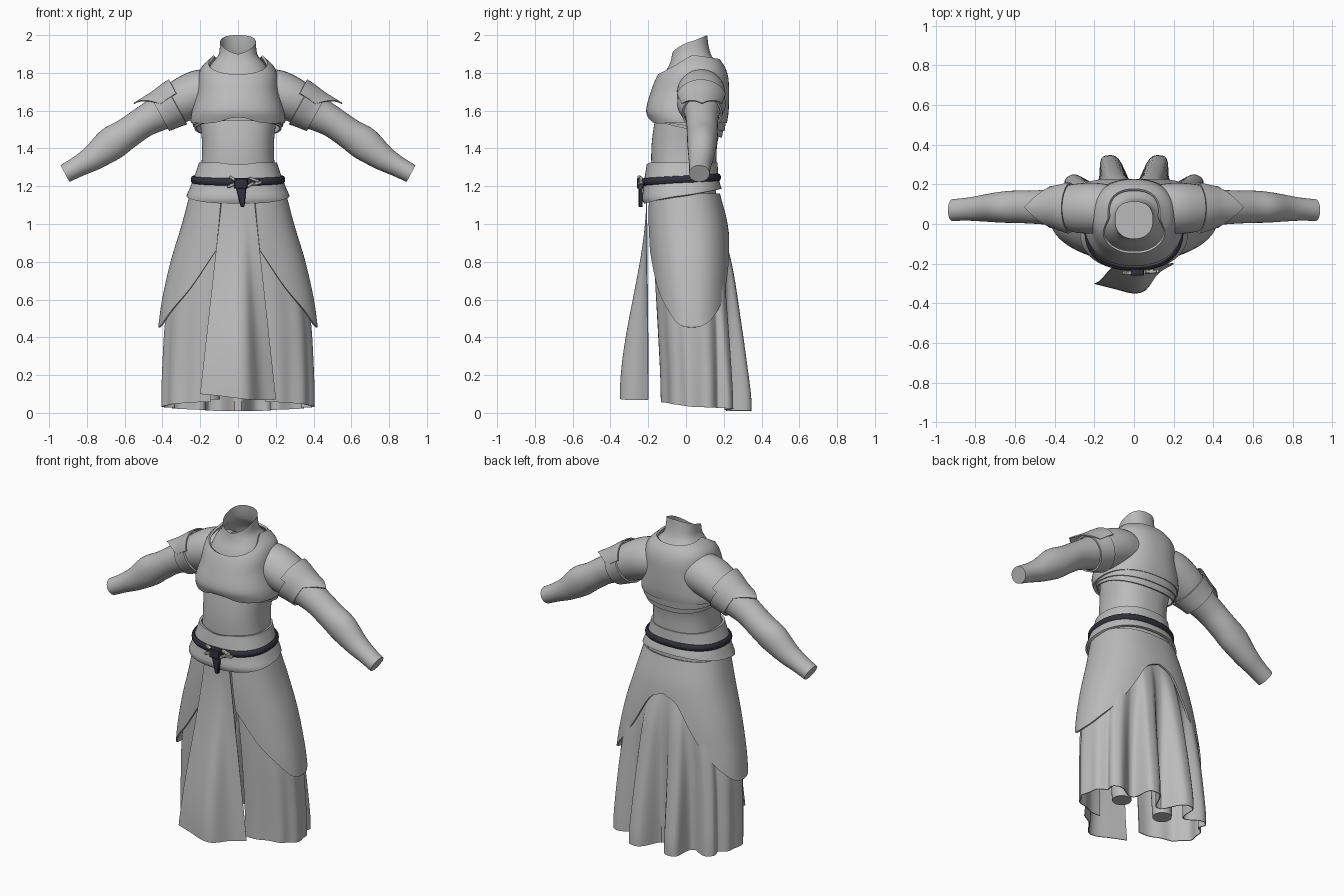
import bpy, bmesh
from math import sin, cos, pi, exp, radians, copysign
from mathutils import Matrix, Euler

if "Cube" in bpy.data.objects:
    bpy.data.objects.remove(bpy.data.objects["Cube"])
parts = []


def material(name, color):
    m = bpy.data.materials.new(name)
    m.use_nodes = True
    m.diffuse_color = (*color, 1)
    m.node_tree.nodes["Principled BSDF"].inputs["Base Color"].default_value = (*color, 1)
    return m


GREY = material("grey cloth", (0.5, 0.5, 0.5))
DARK = material("dark leather", (0.03, 0.03, 0.045))
METAL = material("pale metal", (0.6, 0.59, 0.56))


def at(keys, t):
    """Smooth interpolation of rows whose first column is ascending."""
    t = min(max(t, keys[0][0]), keys[-1][0])
    i = next(k for k in range(len(keys) - 1) if t <= keys[k + 1][0])
    a, b = keys[i], keys[i + 1]
    p, n = keys[max(i - 1, 0)], keys[min(i + 2, len(keys) - 1)]
    h = b[0] - a[0]
    s = (t - a[0]) / h
    out = []
    for c in range(1, len(a)):
        ma = (b[c] - p[c]) / (b[0] - p[0]) * h
        mb = (n[c] - a[c]) / (n[0] - a[0]) * h
        d = b[c] - a[c]
        out.append(a[c] + s * (ma + s * (3 * d - 2 * ma - mb + s * (ma + mb - 2 * d))))
    return out


def finish(name, bm, mat, mirror=False, thick=0.0, bevel=0.0):
    bmesh.ops.recalc_face_normals(bm, faces=bm.faces)
    mesh = bpy.data.meshes.new(name)
    bm.to_mesh(mesh)
    bm.free()
    mesh.materials.append(mat)
    ob = bpy.data.objects.new(name, mesh)
    bpy.context.collection.objects.link(ob)
    if mirror:
        ob.modifiers.new("mirror", "MIRROR")
    if thick:
        mod = ob.modifiers.new("thickness", "SOLIDIFY")
        mod.thickness, mod.offset = thick, 0
    if bevel:
        ob.modifiers.new("bevel", "BEVEL").width = bevel
    parts.append(ob)


def sheet(name, f, nu, nv, mat=GREY, closed=False, caps=(), **kw):
    """Grid surface from a function of u and v in 0..1."""
    bm = bmesh.new()
    cols = nu if closed else nu + 1
    rows = [[bm.verts.new(f(i / nu, j / nv)) for i in range(cols)] for j in range(nv + 1)]
    for j in range(nv):
        for i in range(nu):
            k = (i + 1) % cols
            bm.faces.new((rows[j][i], rows[j][k], rows[j + 1][k], rows[j + 1][i]))
    for c in caps:
        bm.faces.new(rows[c])
    finish(name, bm, mat, **kw)


def section(keys, z, a, grow=0.0):
    """Rounded cross-section point; a = 0 is the front, pi the back."""
    rx, yf, yb = at(keys, z)
    sq = lambda w: copysign(abs(w) ** 0.85, w)
    return ((rx + grow) * sq(sin(a)), (yf + yb) / 2 - ((yb - yf) / 2 + grow) * sq(cos(a)), z)


def wrap(name, keys, top, bottom, nv=16, **kw):
    """Closed garment layer between two hem heights given by angle."""
    def f(u, v):
        a = u * 2 * pi
        return section(keys, top(a) + (bottom(a) - top(a)) * v, a)
    sheet(name, f, 72, nv, closed=True, **kw)


def notch(a):
    """Bump that is 1 at the front centre and fades to the sides."""
    return exp(-(min(a, 2 * pi - a) / .3) ** 2)


# Torso and neck: height, half width, front, back
body = [(1.1, .235, -.17, .16), (1.3, .196, -.183, .16), (1.42, .19, -.182, .165),
        (1.55, .2, -.165, .19), (1.7, .19, -.14, .19), (1.8, .165, -.11, .185),
        (1.85, .14, -.085, .165), (1.89, .105, -.075, .135), (1.94, .096, -.07, .12),
        (2.0, .093, -.06, .112)]
wrap("torso", body, lambda a: 1.9 + .1 * ((1 - cos(a)) / 2) ** .6, lambda a: 1.1,
     nv=40, caps=(-1,))

# Cropped vest with dipped neckline
vest = [(1.5, .235, -.165, .2), (1.55, .245, -.188, .213), (1.6, .237, -.205, .22),
        (1.7, .212, -.18, .222), (1.78, .204, -.148, .217), (1.83, .186, -.115, .2),
        (1.88, .135, -.088, .165), (1.91, .108, -.08, .145)]
wrap("vest", vest, lambda a: 1.89 - .1 * max(cos(a), 0) ** 1.2 - .02 * max(-cos(a), 0),
     lambda a: 1.535 + .032 * notch(a), nv=24, thick=.012)

# Crossed wraps under the vest
ribs = [(1.4, .2, -.17, .175), (1.5, .224, -.165, .192), (1.58, .228, -.17, .203)]
for name, drop, size in (("upper_wrap", .028, .008), ("lower_wrap", .045, 0)):
    rows = [(z, x + size, f - size, b + size) for z, x, f, b in ribs]
    wrap(name, rows, lambda a: 1.575, lambda a: 1.548 - drop * (1 - cos(a)), nv=6, thick=.01)

# Waist sash with a rolled, tilted hem
sash = [(1.1, .255, -.208, .175), (1.13, .27, -.225, .182), (1.18, .252, -.22, .182),
        (1.24, .228, -.213, .166), (1.32, .2, -.2, .16)]
wrap("sash", sash, lambda a: 1.325 - .012 * notch(a), lambda a: 1.148 - .037 * cos(a),
     thick=.014)


# Belt, a flattened tube around the sash
def belt(u, v):
    a, b = u * 2 * pi, v * 2 * pi
    x, y, z = section(sash, 1.235 - .012 * cos(a), a, .008 + .012 * cos(b))
    return x, y, z + .02 * sin(b)


sheet("belt", belt, 72, 12, DARK, closed=True)


# Belt clasp: dark knot and hanging tail, pale wings
def block(name, loc, size, tilt, mat, taper=1.0):
    bm = bmesh.new()
    bmesh.ops.create_cube(bm, size=1)
    for p in bm.verts:
        if p.co.z < 0:
            p.co.x *= taper
    bm.transform(Matrix.LocRotScale(loc, Euler((0, radians(tilt), 0)), size))
    finish(name, bm, mat, bevel=.004)


block("clasp_knot", (.015, -.243, 1.215), (.07, .035, .055), 0, DARK)
block("clasp_tail", (.02, -.24, 1.15), (.06, .022, .12), -4, DARK, .35)
for i, (x, z, tilt) in enumerate(((-.022, 1.237, 30), (-.03, 1.207, -25), (.06, 1.205, -30),
                                  (.085, 1.235, 20), (.1, 1.215, -12))):
    block("clasp_wing_%d" % (i + 1), (x, -.25 + abs(x) * .12, z), (.058, .02, .016), tilt, METAL)

# Arms: x, depth centre, height, radius, depth radius
arm = [(.1, .08, 1.705, .11, .115), (.2, .08, 1.695, .122, .128), (.3, .08, 1.652, .115, .122),
       (.4, .085, 1.595, .096, .095), (.5, .085, 1.54, .082, .084), (.59, .087, 1.478, .082, .082),
       (.67, .085, 1.425, .089, .078), (.765, .08, 1.352, .069, .067),
       (.84, .075, 1.308, .056, .058), (.916, .07, 1.267, .05, .055)]


def limb(x, a, grow=0.0):
    """Point on the arm surface; a = 0 is the top."""
    y, z, r, ry = at(arm, x)
    h = .03
    lo, hi = max(x - h, .1), min(x + h, .916)
    slope = (at(arm, hi)[1] - at(arm, lo)[1]) / (hi - lo)
    n = (1 + slope * slope) ** .5
    k = (r + grow) * cos(a)
    return x - slope / n * k, y + (ry + grow) * sin(a), z + k / n


sheet("arms", lambda u, v: limb(.1 + .816 * v, u * 2 * pi), 32, 40,
      closed=True, caps=(-1,), mirror=True)
sheet("arm_bands", lambda u, v: limb(.33 + .085 * v, u * 2 * pi, .009), 32, 8,
      closed=True, mirror=True, thick=.01)


# Pointed shoulder guards
def guard(u, v):
    k = 2 * u - 1
    point = 1 - abs(k)
    return limb(.305 + v * (.085 + .105 * point), k * 1.2, .014 + .014 * v * point)


sheet("shoulder_guards", guard, 20, 12, mirror=True, thick=.007)

# Outer skirt panels with curved lower edge: angle, hem height
over = [(.46, .417, -.168, .242), (.6, .397, -.178, .24), (.8, .352, -.19, .235),
        (1, .292, -.2, .215), (1.16, .25, -.198, .175)]
edge = [(.29, .86), (.65, .66), (1, .54), (1.3, .465), (1.75, .46), (2.1, .52),
        (2.4, .61), (2.65, .74), (2.9, .9), (pi, .95)]


def panel(u, v):
    a = .29 + (pi - .29) * u
    return section(over, 1.16 + (at(edge, a)[0] - 1.16) * v, a)


sheet("outer_skirt", panel, 48, 24, mirror=True, thick=.01)

# Pleated underskirt with deep folds at the back
under = [(.01, .4, -.14, .245), (.2, .397, -.145, .243), (.5, .38, -.16, .235),
         (.8, .332, -.175, .22), (1.1, .245, -.185, .17)]


def pleats(u, v):
    a = .31 + (pi - .31) * u
    hem = .03 + .03 * max(cos(a), 0) - .02 * max(-cos(a), 0) ** 3
    z = 1.1 + (hem - 1.1) * v
    x, y, z = section(under, z, a)
    fold = lambda c, w: exp(-((a - c) / w) ** 4)
    push = .1 * fold(2.93, .13) + .05 * fold(2.38, .16) - .025 * fold(pi, .07)
    push += .006 * cos(13 * a) - .015 * fold(2.66, .08)
    push *= min(max((.98 - z) / .9, 0), 1)
    return x + push * sin(a), y - push * cos(a), z


sheet("underskirt", pleats, 110, 24, mirror=True, thick=.005)

# Front hanging panel, swinging forward with a fold on one side
drape = [(0, -.3, .1), (.25, -.325, .09), (.5, -.348, .077), (.65, -.33, .07),
         (.8, -.25, .068), (1, -.2, .07)]


def hanging(u, v):
    y, z = at(drape, u)
    swing = v * v * (3 - 2 * v)
    return (2 * u - 1) * (.085 + .115 * v), -.208 + (y + .208) * swing, 1.14 + (z - 1.14) * v


sheet("front_panel", hanging, 32, 24, thick=.005)


# Legs hidden within the skirt
def leg(u, v):
    a, r = u * 2 * pi, .1 - .045 * v
    return .15 + r * sin(a), .05 + .02 * v + r * cos(a), 1.1 - 1.03 * v


sheet("legs", leg, 24, 8, closed=True, caps=(-1,), mirror=True)

# Bake modifiers and smooth the shading, keeping edges sharp
bpy.ops.object.select_all(action="DESELECT")
for ob in parts:
    ob.select_set(True)
bpy.context.view_layer.objects.active = parts[0]
bpy.ops.object.convert(target="MESH")
bpy.ops.object.shade_smooth_by_angle(angle=radians(38))
